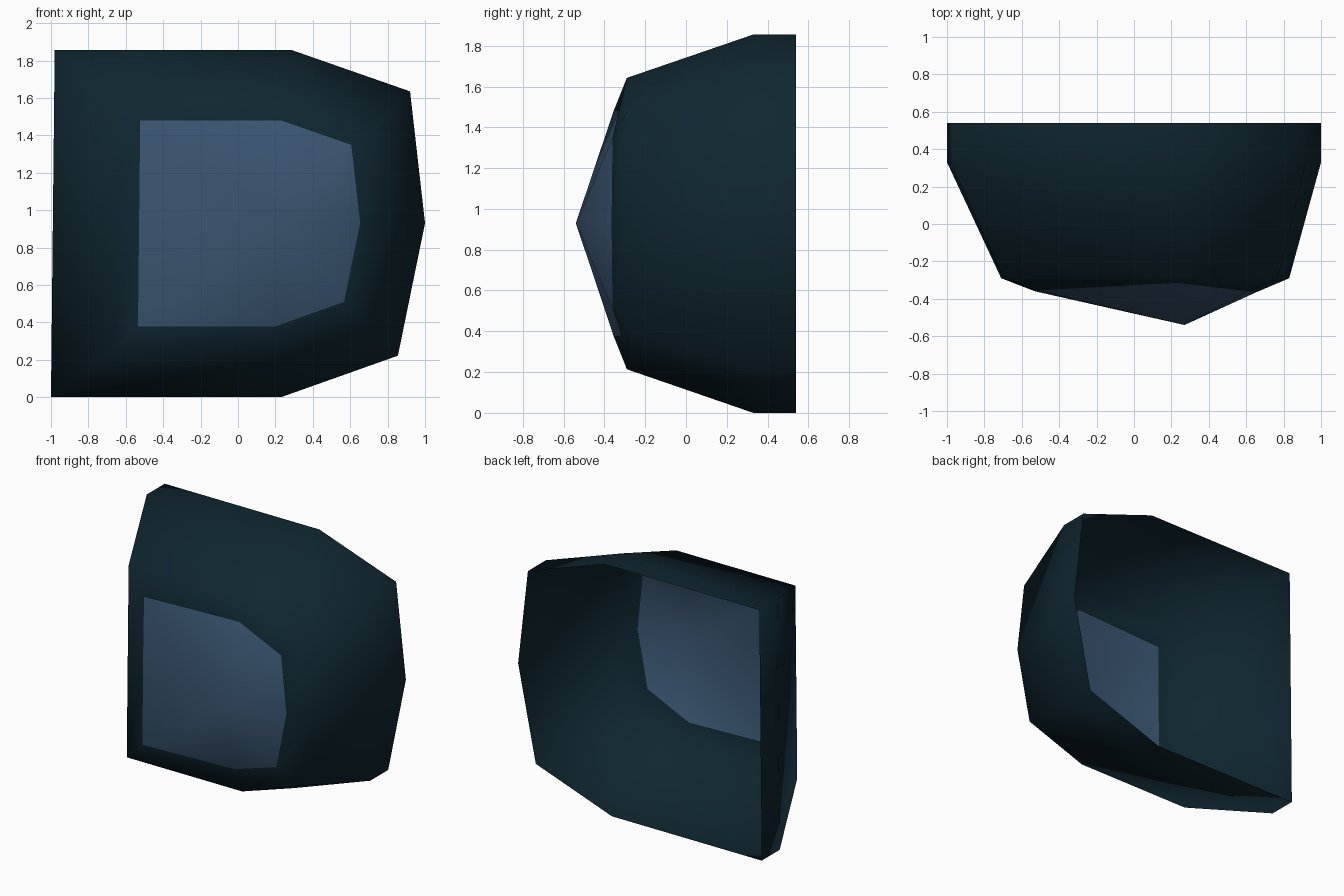
import bpy, bmesh

if "Cube" in bpy.data.objects:
    bpy.data.objects.remove(bpy.data.objects["Cube"])

# Outline of the housing seen from the front (x, z), clockwise from top left
OUTLINE = [(-0.98, 1.855), (0.29, 1.855), (0.92, 1.635), (1.0, 0.93),
           (0.855, 0.222), (0.23, 0.0), (-1.0, 0.0), (-0.99, 0.93)]


def material(name, rgb):
    m = bpy.data.materials.new(name)
    m.diffuse_color = (*rgb, 1)
    m.use_nodes = True
    m.node_tree.nodes["Principled BSDF"].inputs["Base Color"].default_value = m.diffuse_color
    return m


def ring(scale, cx, depths):
    """Outline scaled about (cx, 0.93); depths is one y or a y per point."""
    if not isinstance(depths, list):
        depths = [depths] * len(OUTLINE)
    return [(cx + scale * (x - cx), y, 0.93 + scale * (z - 0.93))
            for (x, z), y in zip(OUTLINE, depths)]


def loft(name, rings, mat, apex=None):
    """Skin the rings from back to front, optionally closing on an apex."""
    bm = bmesh.new()
    loops = [[bm.verts.new(p) for p in r] for r in rings]
    n = len(OUTLINE)
    for a, b in zip(loops, loops[1:]):
        for i in range(n):
            j = (i + 1) % n
            bm.faces.new((a[i], b[i], b[j], a[j]))
    if apex:
        tip = bm.verts.new(apex)
        last = loops[-1]
        for i in range(n):
            bm.faces.new((tip, last[(i + 1) % n], last[i]))
    for f in bm.faces:
        f.smooth = True
    mesh = bpy.data.meshes.new(name)
    bm.to_mesh(mesh)
    bm.free()
    mesh.materials.append(mat)
    ob = bpy.data.objects.new(name, mesh)
    bpy.context.collection.objects.link(ob)
    return ob


dark = material("dark teal", (0.0048, 0.0194, 0.0296))
blue = material("slate blue", (0.042, 0.091, 0.162))

# Border shared by the housing and the front panel
border = ring(0.594, 0.146, [-0.355, -0.315, -0.36, -0.365,
                             -0.36, -0.315, -0.355, -0.36])

# Housing shell, open at the back
loft("housing_shell", [ring(1, 0, 0.54), ring(1, 0, 0.33),
                       ring(0.77, 0.26, -0.29), border], dark)

# Domed front panel
loft("front_panel", [border], blue, apex=(0.27, -0.54, 0.93))
